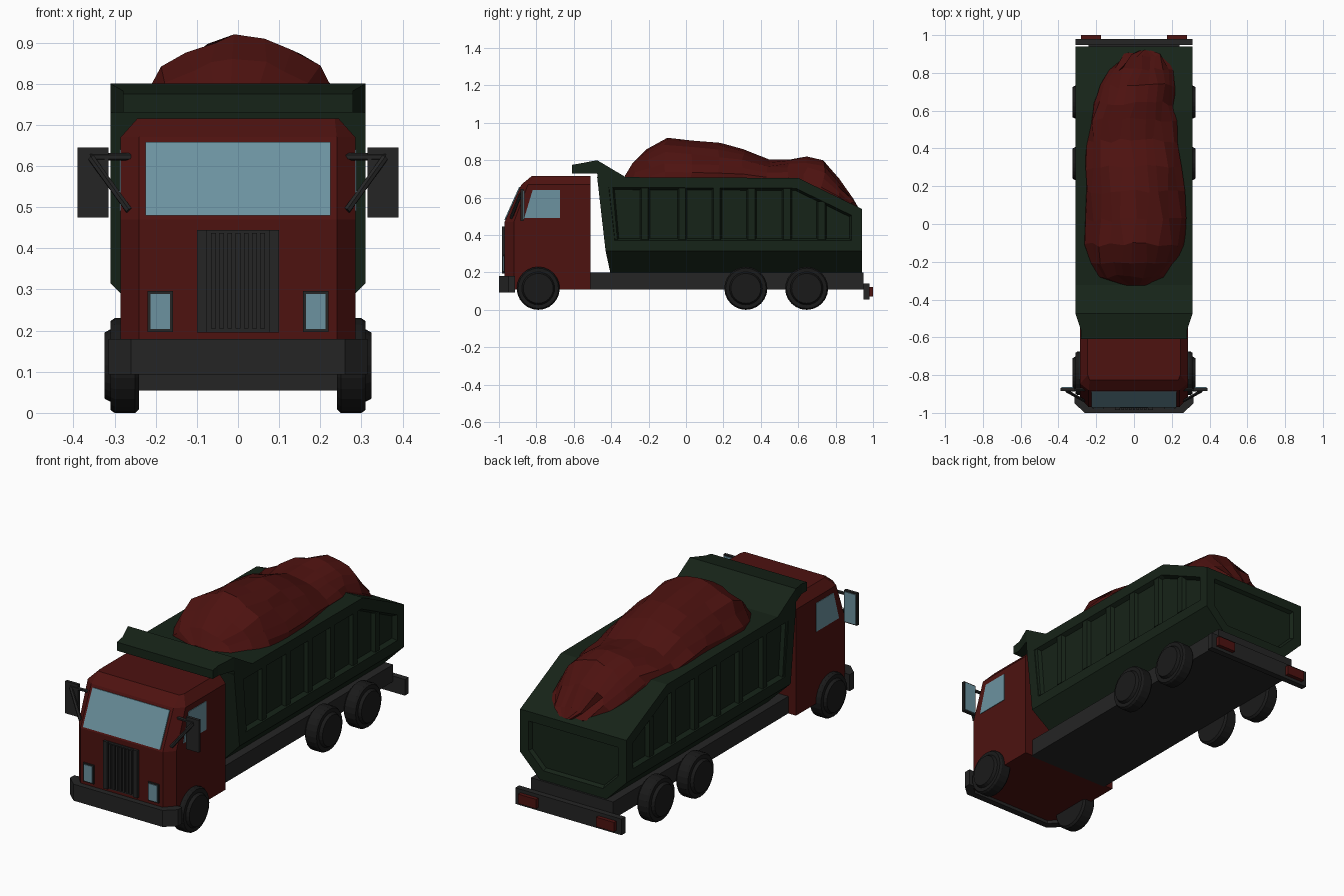
import bpy, bmesh, math, random
from mathutils import Vector

if "Cube" in bpy.data.objects:
    bpy.data.objects.remove(bpy.data.objects["Cube"])

random.seed(4)


def material(name, r, g, b):
    m = bpy.data.materials.new(name)
    m.diffuse_color = (r, g, b, 1)
    m.use_nodes = True
    m.node_tree.nodes["Principled BSDF"].inputs["Base Color"].default_value = m.diffuse_color
    return m


RED = material("red", 0.075, 0.006, 0.005)
GREEN = material("green", 0.008, 0.017, 0.009)
DARK = material("dark", 0.018, 0.018, 0.018)
TYRE = material("tyre", 0.010, 0.010, 0.010)
GLASS = material("glass", 0.15, 0.29, 0.35)


def finish(name, bm, mat, mirror=False):
    bmesh.ops.recalc_face_normals(bm, faces=bm.faces)
    me = bpy.data.meshes.new(name)
    bm.to_mesh(me)
    bm.free()
    me.materials.append(mat)
    ob = bpy.data.objects.new(name, me)
    bpy.context.collection.objects.link(ob)
    if mirror:
        ob.modifiers.new("mirror", 'MIRROR')
    return ob


def loft(bm, rings):
    """Skin closed rings of equal point count and cap both ends."""
    rows = [[bm.verts.new(p) for p in ring] for ring in rings]
    n = len(rows[0])
    for a, b in zip(rows, rows[1:]):
        for i in range(n):
            j = (i + 1) % n
            bm.faces.new((a[i], a[j], b[j], b[i]))
    bm.faces.new(rows[0])
    bm.faces.new(rows[-1])


def prism(bm, yz, x0, x1):
    loft(bm, [[(x, y, z) for y, z in yz] for x in (x0, x1)])


def box(bm, x0, x1, y0, y1, z0, z1):
    prism(bm, [(y0, z0), (y1, z0), (y1, z1), (y0, z1)], x0, x1)


def box_part(name, mat, *dims, mirror=False):
    bm = bmesh.new()
    box(bm, *dims)
    return finish(name, bm, mat, mirror)


def prism_part(name, mat, yz, x0, x1, mirror=False):
    bm = bmesh.new()
    prism(bm, yz, x0, x1)
    return finish(name, bm, mat, mirror)


# Cab: plan outline with chamfered front corners, lofted upwards
def cab_ring(z, front, corner, fx, w):
    return [(-fx, front, z), (fx, front, z), (w, corner, z),
            (w, -0.51, z), (-w, -0.51, z), (-w, corner, z)]


bm = bmesh.new()
loft(bm, [cab_ring(0.11, -0.97, -0.92, 0.24, 0.285),
          cab_ring(0.47, -0.97, -0.92, 0.24, 0.285),
          cab_ring(0.67, -0.88, -0.845, 0.24, 0.285),
          cab_ring(0.715, -0.825, -0.80, 0.235, 0.245)])
finish("cab", bm, RED)

# Cab glass
prism_part("windscreen", GLASS,
           [(-0.972, 0.48), (-0.892, 0.658), (-0.88, 0.655), (-0.955, 0.478)], -0.225, 0.225)
prism_part("side_window", GLASS,
           [(-0.865, 0.49), (-0.82, 0.64), (-0.675, 0.64), (-0.675, 0.49)], 0.275, 0.288, True)

# Grille: plate, frame and upright slats
bm = bmesh.new()
box(bm, -0.1, 0.1, -0.974, -0.96, 0.195, 0.445)
for s in (-1, 1):
    box(bm, s * 0.075, s * 0.1, -0.984, -0.96, 0.195, 0.445)
for i in range(7):
    x = -0.06 + i * 0.02
    box(bm, x - 0.006, x + 0.006, -0.984, -0.96, 0.205, 0.437)
finish("grille", bm, DARK)

# Headlights
box_part("headlight_rim", DARK, 0.158, 0.22, -0.977, -0.96, 0.197, 0.296, mirror=True)
box_part("headlight_glass", GLASS, 0.165, 0.213, -0.98, -0.96, 0.204, 0.289, mirror=True)

# Front bumper wraps around the cab corners
plan = [(-0.26, -1.0), (0.26, -1.0), (0.315, -0.95), (0.315, -0.915), (0.285, -0.915),
        (0.24, -0.965), (-0.24, -0.965), (-0.285, -0.915), (-0.315, -0.915), (-0.315, -0.95)]
bm = bmesh.new()
loft(bm, [[(x, y, z) for x, y in plan] for z in (0.093, 0.18)])
finish("front_bumper", bm, DARK)

# Mirrors on two-bar brackets
box_part("mirror_housing", DARK, 0.315, 0.39, -0.884, -0.868, 0.475, 0.645, mirror=True)
box_part("mirror_glass", GLASS, 0.32, 0.385, -0.87, -0.864, 0.482, 0.638, mirror=True)
bm = bmesh.new()
for a, b in (((0.26, -0.875, 0.622), (0.36, -0.88, 0.622)),
             ((0.265, -0.935, 0.492), (0.357, -0.884, 0.62))):
    a, b = Vector(a), Vector(b)
    d = b - a
    q = d.to_track_quat('Z', 'Y').to_matrix().to_4x4()
    q.translation = (a + b) / 2
    bmesh.ops.create_cone(bm, cap_ends=True, segments=6, radius1=0.009, radius2=0.009,
                          depth=d.length, matrix=q)
finish("mirror_bracket", bm, DARK, True)

# Chassis and rear bar with tail lights
box_part("chassis", DARK, -0.24, 0.24, -0.52, 0.95, 0.11, 0.2)
box_part("rear_bar", DARK, -0.31, 0.31, 0.948, 0.98, 0.055, 0.14)
box_part("tail_light", RED, 0.175, 0.28, 0.97, 1.0, 0.072, 0.122, mirror=True)

# Wheels: revolved profile (x, radius)
tyre_profile = [(0.24, 0.105), (0.25, 0.115), (0.30, 0.115), (0.31, 0.108),
                (0.31, 0.088), (0.325, 0.08), (0.325, 0.066)]
hub_profile = [(0.30, 0.08), (0.325, 0.066), (0.318, 0.06)]


def wheel_part(name, mat, profile, y):
    bm = bmesh.new()
    n = 24
    loft(bm, [[(x, y + r * math.cos(math.tau * i / n), 0.115 + r * math.sin(math.tau * i / n))
               for i in range(n)] for x, r in profile])
    finish(name, bm, mat, True)


for label, y in (("front", -0.79), ("middle", 0.32), ("rear", 0.645)):
    wheel_part(label + "_tyre", TYRE, tyre_profile, y)
    wheel_part(label + "_hub", DARK, hub_profile, y)


# Dump body: hexagonal section with leaning front and dropping rear
def body_ring(y_low, y_mid, y_top, top):
    half = [(0.195, y_low, 0.2), (0.31, y_mid, 0.315), (0.31, y_top, top)]
    return half + [(-x, y, z) for x, y, z in reversed(half)]


bm = bmesh.new()
loft(bm, [body_ring(-0.405, -0.43, -0.475, 0.71), body_ring(0.6, 0.6, 0.6, 0.705),
          body_ring(0.94, 0.94, 0.94, 0.54)])
bmesh.ops.recalc_face_normals(bm, faces=bm.faces)
for s in (-1, 1):
    side = [f for f in bm.faces if f.normal.x * s > 0.95]
    bmesh.ops.inset_region(bm, faces=side, thickness=0.055, use_even_offset=True)
    bmesh.ops.inset_region(bm, faces=side, thickness=0.012, depth=-0.022, use_even_offset=True)
gate = [f for f in bm.faces if f.normal.y > 0.95]
bmesh.ops.inset_region(bm, faces=gate, thickness=0.05, use_even_offset=True)
bmesh.ops.inset_region(bm, faces=gate, thickness=0.01, depth=-0.018, use_even_offset=True)
finish("dump_body", bm, GREEN)

# Side ribs inside the recessed panels, tapering outwards
bm = bmesh.new()
for y in (-0.385, -0.22, -0.02, 0.165, 0.35, 0.54, 0.725):
    top = min(0.655, 0.655 - (y - 0.57) * 0.49)
    lean = 0.025 if y < -0.3 else 0
    loft(bm, [[(x, y - w, 0.375), (x, y + w, 0.375), (x, y + w - lean, top), (x, y - w - lean, top)]
              for x, w in ((0.28, 0.03), (0.307, 0.018))])
finish("side_ribs", bm, GREEN, True)

# Canopy over the cab, narrower at the front
bm = bmesh.new()
canopy = [(-0.47, 0.69), (-0.475, 0.73), (-0.565, 0.73), (-0.61, 0.73), (-0.61, 0.775),
          (-0.565, 0.783), (-0.475, 0.80), (-0.32, 0.708), (-0.32, 0.69)]
loft(bm, [[(s * (0.28 if y < -0.5 else 0.31), y, z) for y, z in canopy] for s in (-1, 1)])
bmesh.ops.triangulate(bm, faces=[f for f in bm.faces if len(f.verts) > 4])
finish("canopy", bm, GREEN)

# Heaped load: lumpy loft through (y, left, right, height)
heap = [(-0.325, -0.06, 0.08, 0.72), (-0.28, -0.18, 0.16, 0.79), (-0.2, -0.235, 0.23, 0.86),
        (-0.11, -0.265, 0.27, 0.92), (0.02, -0.26, 0.275, 0.905), (0.17, -0.255, 0.27, 0.893),
        (0.3, -0.255, 0.25, 0.86), (0.44, -0.255, 0.235, 0.805), (0.55, -0.245, 0.225, 0.805),
        (0.64, -0.215, 0.22, 0.82), (0.73, -0.18, 0.215, 0.80), (0.82, -0.13, 0.2, 0.70),
        (0.89, -0.06, 0.16, 0.60), (0.92, 0.02, 0.1, 0.55)]
rings = []
for k, (y, left, right, top) in enumerate(heap):
    base = 0.69 - max(0, y - 0.6) * 0.49
    ring = []
    for i in range(13):
        t = math.pi * i / 12
        c, h = math.cos(t), math.sin(t) ** 1.15
        x = (left + right) / 2 + c * (right - left) / 2
        inner = 0 < i < 12 and 0 < k < len(heap) - 1
        j = 0.013 if inner else 0
        ring.append((x + random.uniform(-j, j), y + random.uniform(-j, j),
                     base + (top - base) * h - random.uniform(0, j) * (i != 6)))
    rings.append(ring)
bm = bmesh.new()
loft(bm, rings)
finish("heaped_load", bm, RED)
